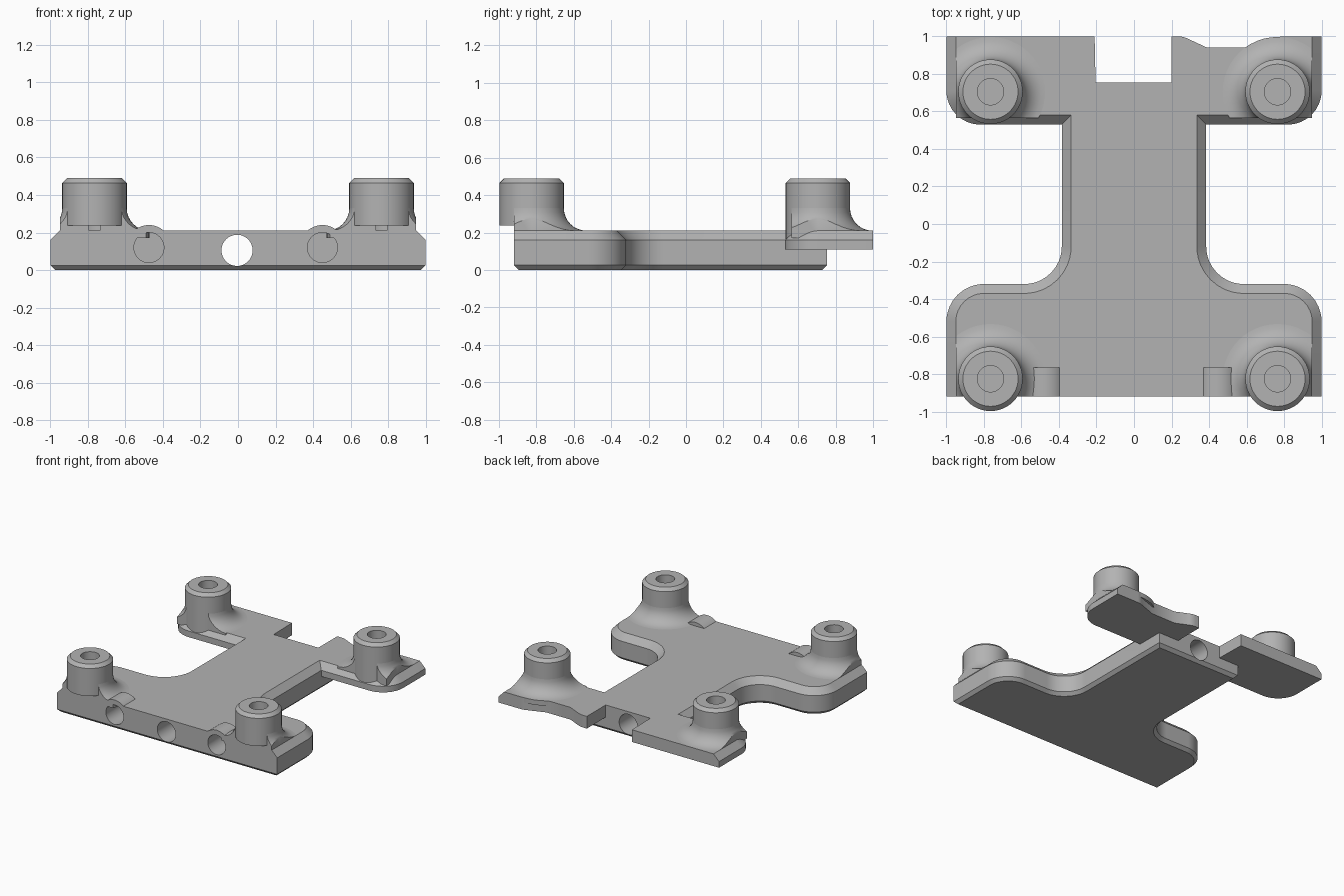
import bpy, bmesh, math
from mathutils import Vector

cube = bpy.data.objects.get("Cube")
if cube:
    bpy.data.objects.remove(cube, do_unlink=True)

grey = bpy.data.materials.new("plain grey")
grey.use_nodes = True
grey.diffuse_color = (0.45, 0.45, 0.45, 1)
grey.node_tree.nodes["Principled BSDF"].inputs["Base Color"].default_value = grey.diffuse_color

TOP, WING_BASE, FRONT, BACK = 0.21, 0.11, -0.92, 1.0
POST_X, POST_R, BORE_R = 0.765, 0.172, 0.07


def finish(name, bm):
    bmesh.ops.recalc_face_normals(bm, faces=bm.faces)
    mesh = bpy.data.meshes.new(name)
    bm.to_mesh(mesh)
    bm.free()
    mesh.materials.append(grey)
    ob = bpy.data.objects.new(name, mesh)
    bpy.context.collection.objects.link(ob)
    return ob


def smooth(ob):
    bpy.ops.object.select_all(action='DESELECT')
    bpy.context.view_layer.objects.active = ob
    ob.select_set(True)
    bpy.ops.object.shade_smooth_by_angle(angle=math.radians(30))


def rounded(corners, steps=10):
    """Outline from (x, y, radius) corners, rounding those with a radius."""
    pts = []
    for i, (x, y, r) in enumerate(corners):
        p = Vector((x, y))
        if not r:
            pts.append(p)
            continue
        a = (Vector(corners[i - 1][:2]) - p).normalized()
        b = (Vector(corners[(i + 1) % len(corners)][:2]) - p).normalized()
        reach = r / math.tan(a.angle(b) / 2)
        start, end = p + a * reach, p + b * reach
        centre = p + (a + b).normalized() * math.hypot(r, reach)
        for k in range(steps + 1):
            d = start.lerp(end, k / steps) - centre
            pts.append(centre + d.normalized() * r)
    return pts


def slab(name, outline, z0, z1, bevel_top, bottom=0):
    """Extruded outline, with a chamfer on the top edges picked by a rule."""
    bm = bmesh.new()
    base = bm.faces.new([bm.verts.new((p.x, p.y, z0)) for p in outline])
    ext = bmesh.ops.extrude_face_region(bm, geom=[base])["geom"]
    bmesh.ops.translate(bm, vec=(0, 0, z1 - z0),
                        verts=[v for v in ext if isinstance(v, bmesh.types.BMVert)])
    bmesh.ops.recalc_face_normals(bm, faces=bm.faces)

    def rim(z):
        return [e for e in bm.edges if all(abs(v.co.z - z) < 1e-4 for v in e.verts)]
    picked = [e for e in rim(z1) if bevel_top((e.verts[0].co + e.verts[1].co) / 2)]
    bmesh.ops.bevel(bm, geom=picked, offset=0.05, segments=1, affect='EDGES')
    if bottom:
        bmesh.ops.bevel(bm, geom=rim(z0), offset=bottom, segments=1, affect='EDGES')
    return finish(name, bm)


def lathe(profile, x, y, segments=48):
    """Closed profile of (radius, height) turned about a vertical axis."""
    bm = bmesh.new()
    verts = [bm.verts.new((r, 0, z)) for r, z in profile]
    edges = [bm.edges.new((verts[i - 1], verts[i])) for i in range(len(verts))]
    bmesh.ops.spin(bm, geom=verts + edges, cent=(0, 0, 0), axis=(0, 0, 1),
                   angle=math.tau, steps=segments, use_duplicate=False)
    bmesh.ops.remove_doubles(bm, verts=bm.verts, dist=1e-4)
    bmesh.ops.translate(bm, verts=bm.verts, vec=(x, y, 0))
    return bm


def clip(bm, point, normal):
    geom = bm.verts[:] + bm.edges[:] + bm.faces[:]
    bmesh.ops.bisect_plane(bm, geom=geom, plane_co=point, plane_no=normal, clear_outer=True)
    bmesh.ops.holes_fill(bm, edges=[e for e in bm.edges if e.is_boundary])


def rod(name, x, z, r, y0, y1):
    """Cylinder lying along y."""
    bm = bmesh.new()
    bmesh.ops.create_cone(bm, cap_ends=True, segments=48, radius1=r, radius2=r, depth=y1 - y0)
    for v in bm.verts:
        v.co = (v.co.x + x, v.co.z + (y0 + y1) / 2, v.co.y + z)
    return finish(name, bm)


def combine(target, other, operation):
    other.hide_render = True
    mod = target.modifiers.new(operation, 'BOOLEAN')
    mod.operation, mod.solver, mod.object = operation, 'EXACT', other
    bpy.context.view_layer.objects.active = target
    bpy.ops.object.modifier_apply(modifier=mod.name)
    bpy.data.objects.remove(other, do_unlink=True)


# Main plate: wide front foot narrowing into the central trunk
half = [(1, FRONT, 0), (1, -0.32, 0.2), (0.385, -0.32, 0.2), (0.385, 0.755, 0)]
corners = half + [(-x, y, r) for x, y, r in reversed(half)]
plate = slab("base_plate", rounded(corners), 0, TOP,
             lambda m: FRONT + 0.01 < m.y < 0.75, bottom=0.025)

# Rear wings: the left one has a shallow scoop in its back edge
inner = [(0.2, 0.53, 0), (1, 0.53, 0.18), (1, BACK, 0)]
scoop = [(0.78, BACK, 0.12), (0.61, 0.94, 0), (0.39, 0.94, 0), (0.26, BACK, 0.12), (0.2, BACK, 0)]
left = rounded(inner + scoop)
right = rounded([(-x, y, r) for x, y, r in inner + [(0.21, BACK, 0)]])
for name, outline in (("left_wing", left), ("right_wing", right)):
    wing = slab(name, outline, WING_BASE, TOP,
                lambda m: abs(m.x) > 0.21 and (m.y < 0.72 or abs(m.x) > 0.99))
    combine(plate, wing, 'UNION')

# Bored front edge: a through bore and two blind bores under raised collars
for x in (-0.475, 0.45):
    collar = rod("collar", x, 0.12, 0.12, FRONT, -0.765)
    bm = bmesh.new()
    bm.from_mesh(collar.data)
    clip(bm, (0, 0, 0.1), (0, 0, -1))
    bpy.data.objects.remove(collar, do_unlink=True)
    combine(plate, finish("bore_collar", bm), 'UNION')
for x, z, r, depth in ((-0.475, 0.12, 0.08, -0.6), (0.45, 0.12, 0.08, -0.6), (-0.005, 0.105, 0.083, 1.2)):
    combine(plate, rod("drill", x, z, r, -1.2, depth), 'DIFFERENCE')
smooth(plate)

# Four hollow posts with curved flares at their feet
fillet = 0.12
flare = [(POST_R + fillet * (1 - math.cos(a)), TOP + fillet * (1 - math.sin(a)))
         for a in (math.pi / 2 * k / 8 for k in range(9))]
flare = [(0.1, TOP - 0.04), (0.1, TOP + fillet)] + flare + [(POST_R + fillet, TOP - 0.04)]
for side, sx in (("left", 1), ("right", -1)):
    for end, y, foot, edge in (("front", -0.825, 0.238, FRONT), ("rear", 0.705, 0.15, 0.565)):
        profile = [(0, 0.26), (BORE_R, 0.26), (BORE_R, 0.49), (POST_R - 0.025, 0.49),
                   (POST_R, 0.465), (POST_R, foot), (0, foot)]
        smooth(finish(f"{end}_{side}_post", lathe(profile, sx * POST_X, y)))
        bm = lathe(flare, sx * POST_X, y)
        clip(bm, (0, edge, 0), (0, -1, 0))
        clip(bm, (sx * 0.95, 0, 0), (sx, 0, 0))
        smooth(finish(f"{end}_{side}_flare", bm))
